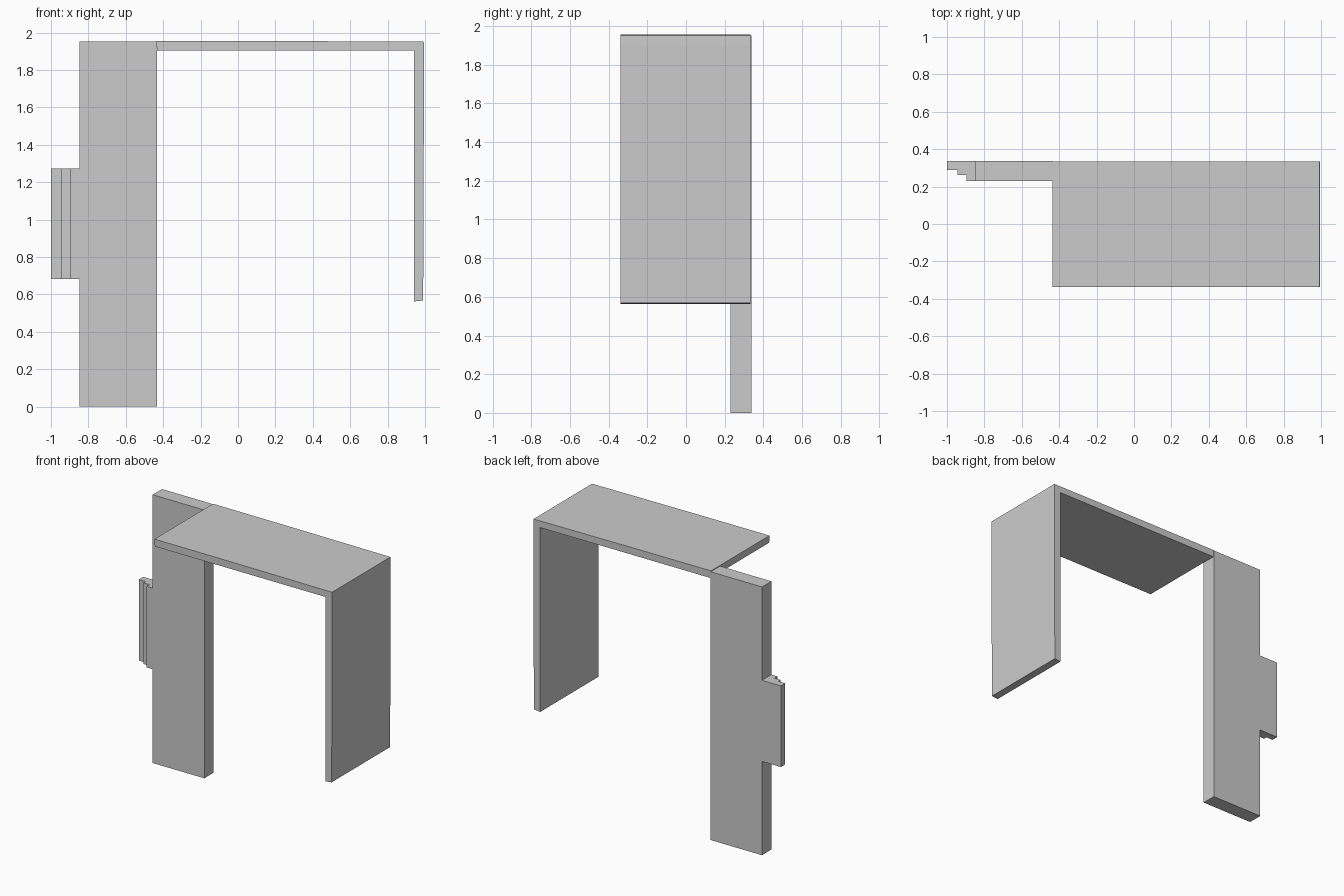
import bpy, bmesh
from mathutils import Vector

if "Cube" in bpy.data.objects:
    bpy.data.objects.remove(bpy.data.objects["Cube"])


def prism(name, profile, direction):
    """Closed flat-faced solid: a planar profile swept along a direction."""
    bm = bmesh.new()
    face = bm.faces.new([bm.verts.new(p) for p in profile])
    swept = bmesh.ops.extrude_face_region(bm, geom=[face], use_keep_orig=True)
    verts = [g for g in swept["geom"] if isinstance(g, bmesh.types.BMVert)]
    bmesh.ops.translate(bm, verts=verts, vec=Vector(direction))
    bmesh.ops.recalc_face_normals(bm, faces=bm.faces)
    mesh = bpy.data.meshes.new(name)
    bm.to_mesh(mesh)
    bm.free()
    obj = bpy.data.objects.new(name, mesh)
    bpy.context.collection.objects.link(obj)
    return obj


def xz(points, y):
    return [(x, y, z) for x, z in points]


def xy(points, z):
    return [(x, y, z) for x, y in points]


FRONT, DEPTH = -0.338, 0.672

# Tall upright at the back left, standing on the floor
prism("upright_post",
      xy([(-0.848, 0.23), (-0.432, 0.23), (-0.432, 0.338), (-0.848, 0.338)], 0),
      (0, 0, 1.951))

# Stepped moulding on the outer edge of the upright
prism("stepped_edge",
      xy([(-0.848, 0.338), (-1.0, 0.338), (-1.0, 0.288), (-0.945, 0.288),
          (-0.945, 0.263), (-0.896, 0.263), (-0.896, 0.23), (-0.848, 0.23)], 0.682),
      (0, 0, 0.59))

# Horizontal top slab, very slightly tapered towards the right
prism("top_slab",
      xz([(-0.432, 1.903), (0.94, 1.903), (0.995, 1.903), (0.993, 1.951),
          (0.2, 1.955), (-0.435, 1.956), (-0.437, 1.94)], FRONT),
      (0, DEPTH, 0))

# Side panel hanging below the right end of the slab
prism("side_panel",
      xz([(0.94, 0.562), (0.99, 0.568), (0.995, 1.903), (0.94, 1.903)], FRONT),
      (0, DEPTH, 0))
